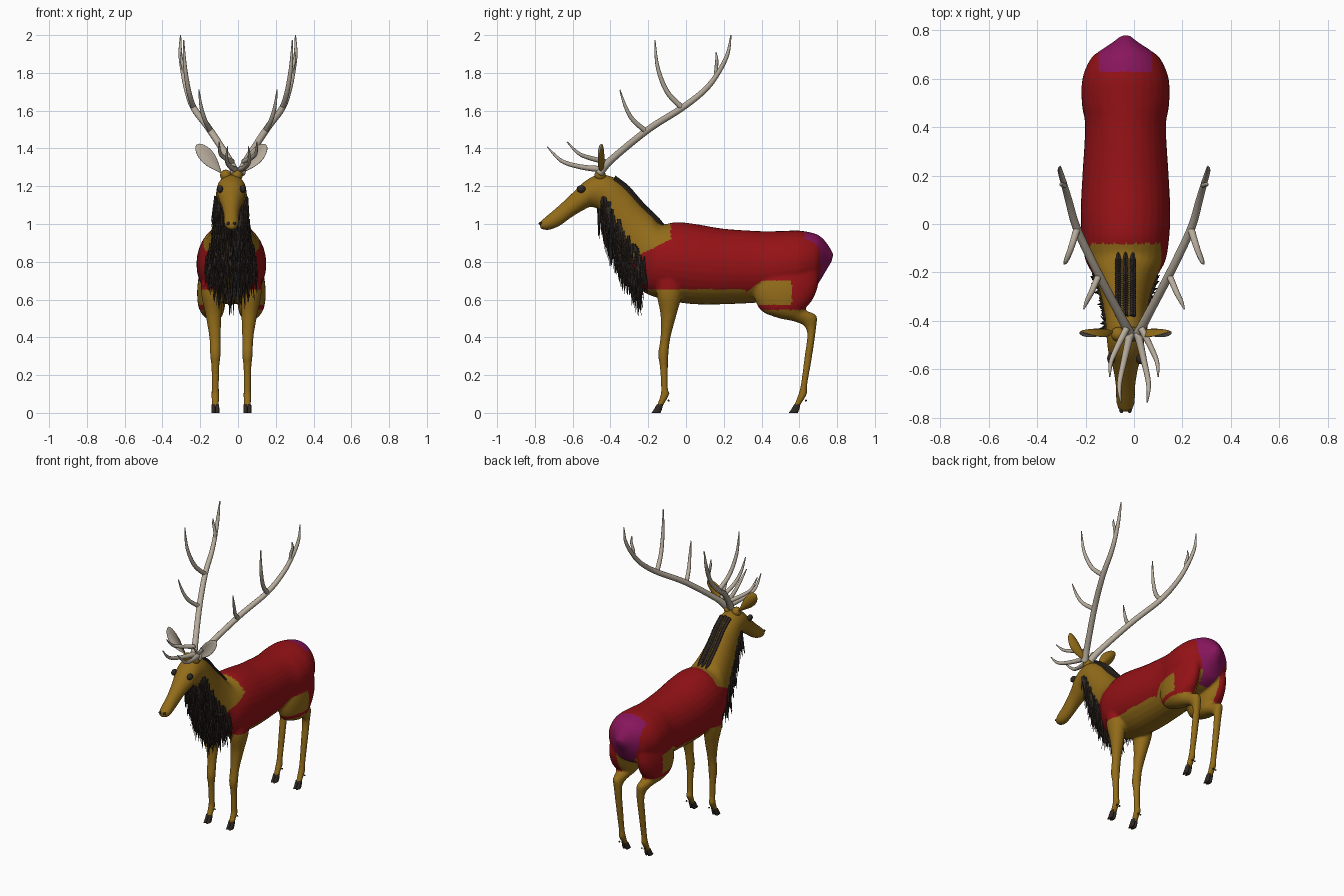
import bpy, bmesh, math, random
from mathutils import Vector, Matrix

random.seed(4)
cube = bpy.data.objects.get("Cube")
if cube:
    bpy.data.objects.remove(cube, do_unlink=True)

MID = -0.035  # body centre line in x


def material(name, r, g, b):
    m = bpy.data.materials.new(name)
    m.use_nodes = True
    m.diffuse_color = (r, g, b, 1)
    shader = m.node_tree.nodes["Principled BSDF"]
    shader.inputs["Base Color"].default_value = (r, g, b, 1)
    shader.inputs["Roughness"].default_value = 0.8
    return m


tan = material("tan hide", 0.29, 0.15, 0.01)
red = material("red coat", 0.3, 0.006, 0.008)
magenta = material("magenta rump", 0.25, 0.008, 0.11)
dark = material("dark hair", 0.03, 0.022, 0.018)
bone = material("antler bone", 0.48, 0.42, 0.34)


def finish(name, bm, mats, smooth=True):
    bmesh.ops.recalc_face_normals(bm, faces=bm.faces)
    me = bpy.data.meshes.new(name)
    bm.to_mesh(me)
    bm.free()
    for m in mats:
        me.materials.append(m)
    for p in me.polygons:
        p.use_smooth = smooth
    ob = bpy.data.objects.new(name, me)
    bpy.context.collection.objects.link(ob)
    return ob


def spline(rows, steps):
    """Catmull-Rom interpolation of equal-length tuples."""
    out = []
    for i in range(len(rows) - 1):
        a, b, c, d = (rows[min(max(i + k, 0), len(rows) - 1)] for k in (-1, 0, 1, 2))
        for s in range(steps):
            t = s / steps
            out.append([q + 0.5 * t * (r - p + t * (2*p - 5*q + 4*r - s3 + t * (3*(q - r) + s3 - p)))
                        for p, q, r, s3 in zip(a, b, c, d)])
    return out + [list(rows[-1])]


def loft(bm, rows, side=1, steps=5, seg=32):
    """Elliptic rings between two profile points: y, z, y, z, centre x, half width."""
    rings = []
    for y0, z0, y1, z1, cx, w in spline(rows, steps):
        ring = []
        for k in range(seg):
            t = math.tau * k / seg
            c, s = math.cos(t) / 2, math.sin(t)
            ring.append(bm.verts.new((MID + side * (cx + w * s),
                                      (y0 + y1) / 2 + (y0 - y1) * c, (z0 + z1) / 2 + (z0 - z1) * c)))
        rings.append(ring)
    for a, b in zip(rings, rings[1:]):
        for k in range(seg):
            j = (k + 1) % seg
            bm.faces.new((a[k], a[j], b[j], b[k]))
    bm.faces.new(rings[0])
    bm.faces.new(rings[-1][::-1])


# Torso, neck and head: top point, bottom point, half width
trunk = [
    (.78, .84, .77, .80, .02), (.755, .885, .74, .75, .055), (.72, .927, .71, .70, .105),
    (.68, .95, .68, .66, .145), (.60, .965, .6, .62, .178), (.50, .963, .5, .60, .18),
    (.40, .962, .4, .585, .167), (.2, .975, .2, .575, .178), (.05, 1, .05, .575, .185),
    (-.05, 1.01, -.07, .59, .18), (-.13, 1, -.17, .615, .165), (-.18, 1.05, -.25, .66, .13),
    (-.24, 1.11, -.33, .78, .105), (-.31, 1.19, -.40, .92, .09), (-.38, 1.245, -.45, 1.06, .082),
    (-.46, 1.262, -.50, 1.09, .077), (-.53, 1.23, -.54, 1.075, .07), (-.59, 1.175, -.60, 1.04, .052),
    (-.67, 1.1, -.67, .99, .04), (-.74, 1.04, -.73, .968, .038), (-.775, 1.01, -.77, .975, .025)]
# Legs: front point, back point, centre x, half width
hind = [
    (.42, .8, .7, .8, .1, .06), (.36, .66, .7, .68, .105, .075), (.39, .55, .67, .6, .105, .072),
    (.48, .505, .63, .55, .1, .057), (.57, .485, .64, .54, .095, .042), (.625, .46, .69, .515, .09, .031),
    (.642, .41, .69, .46, .085, .026), (.628, .3, .668, .3, .085, .022), (.608, .15, .642, .15, .085, .019),
    (.592, .09, .64, .1, .085, .021), (.572, .04, .61, .05, .085, .019), (.568, .03, .6, .03, .085, .018)]
fore = [
    (-.16, .76, 0, .76, .11, .05), (-.155, .63, -.02, .63, .105, .054), (-.135, .52, -.05, .52, .095, .042),
    (-.135, .4, -.082, .4, .087, .03), (-.147, .31, -.093, .31, .085, .028), (-.138, .24, -.096, .24, .085, .021),
    (-.132, .13, -.096, .13, .085, .019), (-.136, .09, -.088, .1, .085, .021),
    (-.154, .04, -.115, .05, .085, .019), (-.158, .03, -.125, .03, .085, .018)]

bm = bmesh.new()
trunk = [(a, b, c, d, 0, w) for a, b, c, d, w in trunk]
loft(bm, trunk)
for side in (-1, 1):
    loft(bm, hind, side)
    loft(bm, fore, side)
body = finish("body", bm, [])
remesh = body.modifiers.new("blend", "REMESH")
remesh.mode = "VOXEL"
remesh.voxel_size = 0.008
relax = body.modifiers.new("relax", "SMOOTH")
relax.iterations = 4
bpy.context.view_layer.update()
skin = bpy.data.meshes.new_from_object(body.evaluated_get(bpy.context.evaluated_depsgraph_get()))
body.modifiers.clear()
body.data = skin
skin.materials.clear()
for m in (tan, red, magenta):
    skin.materials.append(m)


def coat(p):
    """Material index for a point of the hide."""
    dx, y, z = abs(p.x - MID), p.y, p.z
    if y > 0.63 and z > 0.62 and dx < 0.11 - 0.45 * max(0, 0.8 - z):
        return 2
    front = -0.08 - 0.2 * min(1, max(0, (0.92 - z) / 0.1))
    if y < front or (y < -0.2 and dx < 0.05):
        return 0
    if y > 0.32:  # flank patch and haunch
        if y < 0.56 and 0.575 < z < min(0.7, 0.64 + 0.7 * (y - 0.32)):
            return 0
        return int(z > 0.545 and (dx > 0.08 or z > 0.7))
    return int(z > (0.655 if y > -0.2 else 0.63))


for p in skin.polygons:
    p.material_index = coat(p.center)
    p.use_smooth = True

# Hooves and dewclaws
for name, y in (("hind", 0.57), ("fore", -0.157)):
    bm = bmesh.new()
    for side in (-1, 1):
        for toe in (-.01, .01):
            loft(bm, [(y + .002, .045, y + .035, .045, .085 + toe, .01),
                      (y - .012, .02, y + .03, .02, .085 + toe, .011),
                      (y - .026, 0, y + .022, 0, .085 + toe, .011)], side, 3, 12)
            spot = Matrix.Translation((MID + side * (.085 + toe), y + .065, .065))
            bmesh.ops.create_icosphere(bm, subdivisions=1, radius=.006, matrix=spot)
    finish(name + "_hooves", bm, [dark])


def balls(name, mat, x, y, z, size):
    bm = bmesh.new()
    for side in (-1, 1):
        m = Matrix.Translation((MID + side * x, y, z)) @ Matrix.Diagonal((*size, 1))
        bmesh.ops.create_uvsphere(bm, u_segments=16, v_segments=10, radius=1, matrix=m)
    return finish(name, bm, [mat])


balls("eyes", dark, .06, -.555, 1.185, (.016, .024, .02))
balls("nostrils", dark, .017, -.768, 1.003, (.009, .012, .009))
balls("antler_pedicles", tan, .03, -.455, 1.258, (.03, .03, .03))

# Ears: flattened leaves, pale on the front
for name, side in (("left_ear", 1), ("right_ear", -1)):
    bm = bmesh.new()
    bmesh.ops.create_uvsphere(bm, u_segments=24, v_segments=16, radius=1)
    for v in bm.verts:
        taper = 0.75 + 0.3 * v.co.z - 0.25 * v.co.z ** 2
        cup = 0.02 * v.co.x ** 2
        v.co = Vector((v.co.x * .05 * taper, v.co.y * .013 - cup + .005, v.co.z * .1))
    bm.transform(Matrix.Translation((MID + side * .118, -.45, 1.345))
                 @ Matrix.Rotation(side * math.radians(41), 4, "Y"))
    bm.normal_update()
    for f in bm.faces:
        f.material_index = int(f.normal.y < -0.3)
    finish(name, bm, [tan, bone])

# Antlers: one beam and five tines each, as tapered tubes
beam = [(.015, -.46, 1.27, .024), (.05, -.39, 1.345, .019), (.15, -.2, 1.5, .018), (.235, -.02, 1.615, .017),
        (.27, .1, 1.71, .015), (.29, .17, 1.8, .013), (.305, .22, 1.9, .01), (.304, .238, 2, .003)]
tines = [
    [(.015, -.45, 1.29, .017), (.04, -.56, 1.303, .013), (.06, -.66, 1.335, .01), (.055, -.735, 1.41, .003)],
    [(.03, -.43, 1.33, .014), (.07, -.51, 1.35, .012), (.095, -.57, 1.375, .009), (.1, -.63, 1.435, .003)],
    [(.145, -.21, 1.49, .014), (.175, -.28, 1.55, .012), (.195, -.32, 1.62, .009), (.207, -.35, 1.71, .003)],
    [(.235, -.02, 1.615, .015), (.26, -.1, 1.7, .013), (.28, -.15, 1.83, .01), (.288, -.165, 1.975, .003)],
    [(.287, .16, 1.78, .012), (.287, .16, 1.82, .01), (.3, .163, 1.87, .008), (.3, .158, 1.91, .003)]]


def tube(bm, rows, seg=12):
    path = spline(rows, 6)
    pts = [Vector(p[:3]) for p in path]
    rings = []
    for i, p in enumerate(pts):
        d = (pts[min(i + 1, len(pts) - 1)] - pts[max(i - 1, 0)]).normalized()
        u = d.cross(Vector((1, 0, 0))).normalized()
        v = d.cross(u)
        turns = [math.tau * k / seg for k in range(seg)]
        rings.append([bm.verts.new(p + path[i][3] * (u * math.cos(t) + v * math.sin(t))) for t in turns])
    for a, b in zip(rings, rings[1:]):
        for k in range(seg):
            bm.faces.new((a[k], a[k - 1], b[k - 1], b[k]))
    bm.faces.new(rings[0])
    bm.faces.new(rings[-1])


for name, side in (("left_antler", 1), ("right_antler", -1)):
    bm = bmesh.new()
    for rows in [beam] + tines:
        tube(bm, rows)
    bm.transform(Matrix.Diagonal((side, 1, 1, 1)))
    finish(name, bm, [bone])


def tuft(bm, root, way, length, radius):
    """A pointed lock of hair."""
    turn = way.to_track_quat("Z", "Y").to_matrix().to_4x4()
    bmesh.ops.create_cone(bm, cap_ends=True, segments=5, radius1=radius, radius2=.001, depth=length,
                          matrix=Matrix.Translation(root + way.normalized() * length / 2) @ turn)


# Throat beard: locks hanging from the front of the neck
neck = spline(trunk[11:16], 12)
bm = bmesh.new()
for i in range(520):
    y0, z0, y1, z1, _, w = random.choice(neck[:-9])
    t = math.radians(random.uniform(-82, 82))
    c, s = math.cos(t) / 2, math.sin(t)
    root = Vector((MID + w * s, (y0 + y1) / 2 + (y1 - y0) * c, (z0 + z1) / 2 + (z1 - z0) * c))
    way = Vector((s * random.uniform(-.05, .2), random.uniform(-.05, .2), -1))
    tuft(bm, root, way, random.uniform(.09, .16), random.uniform(.006, .011))
finish("throat_beard", bm, [dark], False)

# Mane: three rows of overlapping locks down the nape
bm = bmesh.new()
nape = spline(trunk[10:15], 8)[3:]
for x in (-.03, 0, .03):
    for a, b in zip(nape[1:], nape):
        root = Vector((MID + x, a[0], a[1] - abs(x) * .15))
        way = Vector((0, b[0] - a[0], b[1] - a[1])).normalized() + Vector((0, .05, .1))
        tuft(bm, root, way, .06, .014)
finish("nape_mane", bm, [dark], False)
